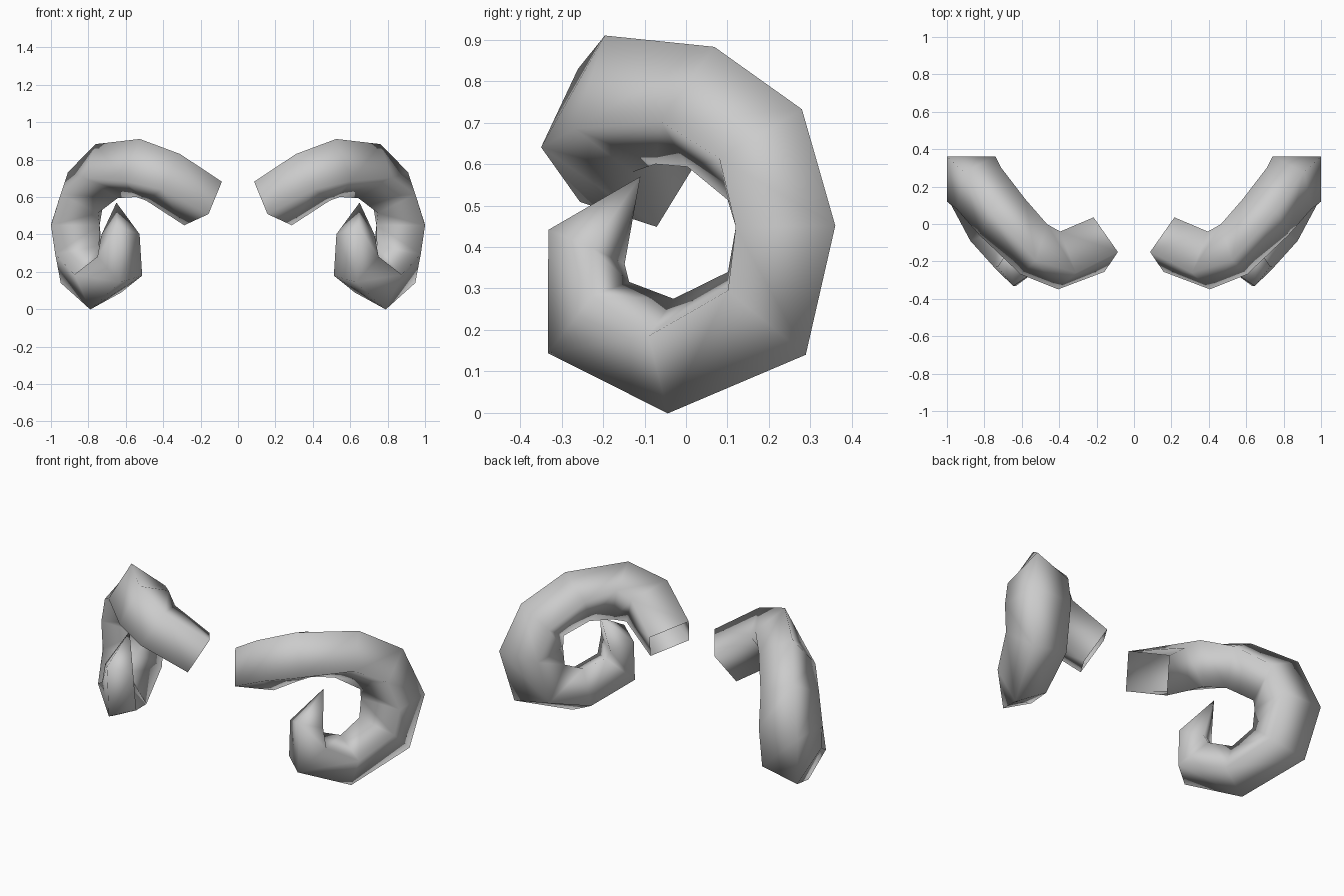
import bpy, bmesh
from mathutils import Vector

if "Cube" in bpy.data.objects:
    bpy.data.objects.remove(bpy.data.objects["Cube"])

# Horn path stations: centre, width vector across the square section, depth
stations = [
    ((0.187, -0.11, 0.565), (0.13, 0.185, -0.06), 0.215),
    ((0.40, -0.195, 0.705), (0.085, 0.22, -0.06), 0.23),
    ((0.535, -0.135, 0.755), (-0.06, 0.195, -0.085), 0.25),
    ((0.703, 0.036, 0.738), (-0.18, 0.065, -0.11), 0.23),
    ((0.829, 0.19, 0.623), (-0.20, 0.02, -0.10), 0.235),
    ((0.87, 0.24, 0.45), (-0.26, 0.0, 0.0), 0.24),
    ((0.845, 0.195, 0.24), (-0.235, 0.0, 0.045), 0.245),
    ((0.75, -0.037, 0.137), (-0.165, 0.06, 0.09), 0.21),
    ((0.632, -0.235, 0.23), (-0.12, 0.09, 0.035), 0.21),
    ((0.628, -0.24, 0.40), (-0.12, 0.08, -0.04), 0.14),
]
tip = Vector((0.65, -0.11, 0.57))
path = [Vector(s[0]) for s in stations] + [tip]

bm = bmesh.new()

# Four-sided rings set square to the curl of the path
rings = []
for i, (_, width, depth) in enumerate(stations):
    u = Vector(width) / 2
    tangent = path[i + 1] - path[max(i - 1, 0)]
    v = u.cross(tangent).normalized() * depth / 2
    rings.append([bm.verts.new(path[i] + a * u + b * v)
                  for a, b in ((-1, -1), (1, -1), (1, 1), (-1, 1))])

# Tube walls, with an open base
for r, s in zip(rings, rings[1:]):
    for k in range(4):
        n = (k + 1) % 4
        bm.faces.new((r[k], r[n], s[n], s[k]))

# Pointed tip
point = bm.verts.new(tip)
for k in range(4):
    bm.faces.new((rings[-1][k], rings[-1][(k + 1) % 4], point))

bmesh.ops.recalc_face_normals(bm, faces=bm.faces[:])
for f in bm.faces:
    f.smooth = True

mesh = bpy.data.meshes.new("curled_horns")
bm.to_mesh(mesh)
bm.free()
horns = bpy.data.objects.new("curled_horns", mesh)
bpy.context.collection.objects.link(horns)

# Matching horn on the other side
mirror = horns.modifiers.new("mirror", 'MIRROR')
mirror.use_axis = (True, False, False)
mirror.use_mirror_merge = False
